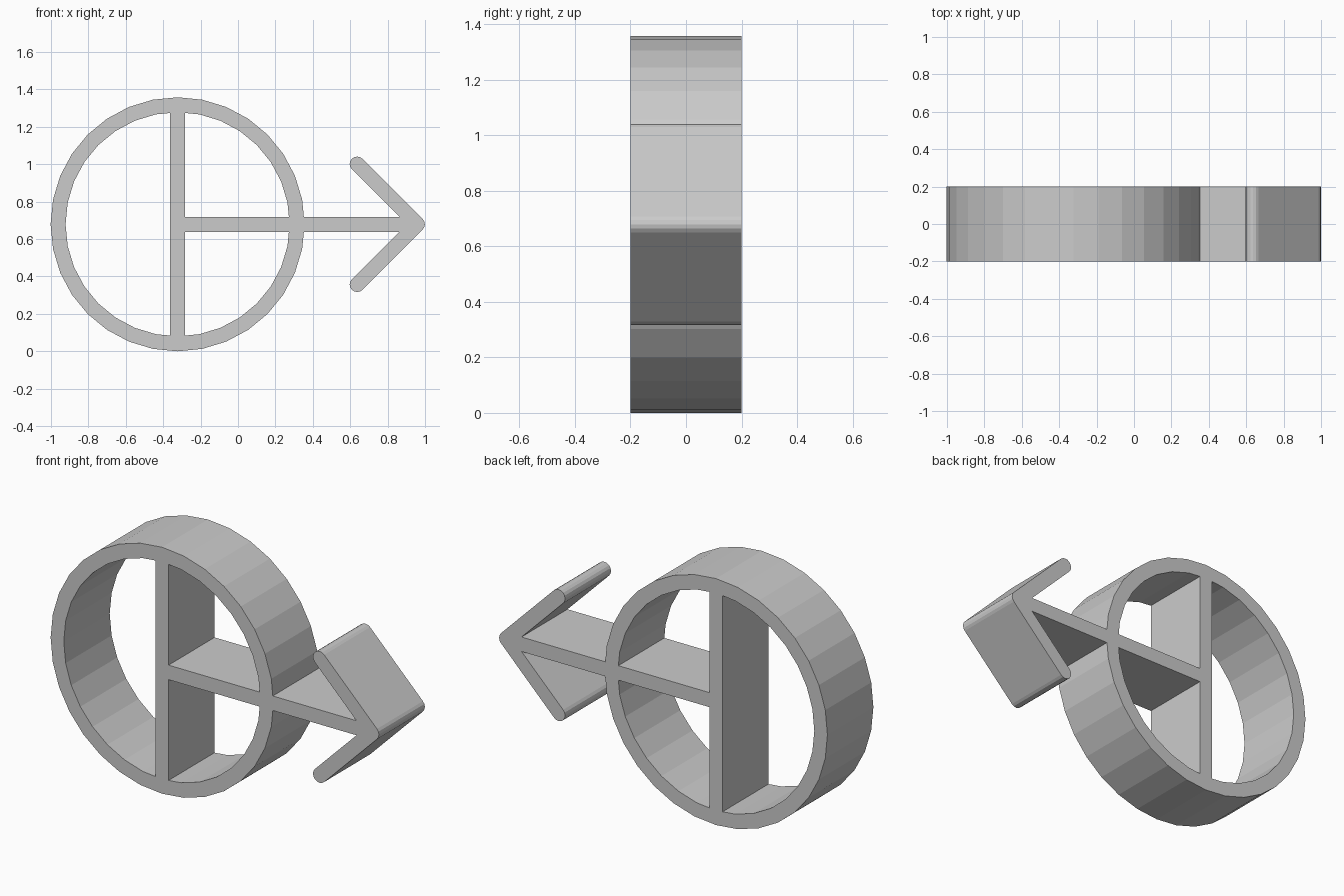
import bpy, bmesh, math
from mathutils import Vector

cube = bpy.data.objects.get("Cube")
if cube:
    bpy.data.objects.remove(cube, do_unlink=True)

grey = bpy.data.materials.new("light_grey")
grey.use_nodes = True
colour = (0.6, 0.6, 0.6, 1)
grey.diffuse_color = colour
grey.node_tree.nodes["Principled BSDF"].inputs["Base Color"].default_value = colour

DEPTH = 0.4
HALF = 0.04                     # half the stroke width
RADIUS = 0.639                  # middle of the ring
CENTRE = Vector((-0.323, 0.679))
TIP = Vector((0.959, 0.679))


def prism(name, outline):
    """Extrude an x-z outline through the full depth."""
    bm = bmesh.new()
    face = bm.faces.new([bm.verts.new((x, -DEPTH / 2, z)) for x, z in outline])
    back = bmesh.ops.extrude_face_region(bm, geom=[face])["geom"]
    bmesh.ops.translate(bm, vec=(0, DEPTH, 0),
                        verts=[v for v in back if isinstance(v, bmesh.types.BMVert)])
    bmesh.ops.recalc_face_normals(bm, faces=bm.faces)
    mesh = bpy.data.meshes.new(name)
    bm.to_mesh(mesh)
    bm.free()
    mesh.materials.append(grey)
    obj = bpy.data.objects.new(name, mesh)
    bpy.context.collection.objects.link(obj)
    return obj


def arc(centre, radius, start, sweep, steps):
    return [(centre.x + radius * math.cos(start + sweep * i / steps),
             centre.y + radius * math.sin(start + sweep * i / steps))
            for i in range(steps + 1)]


def stroke(name, a, b):
    """Bar with rounded ends between two x-z points."""
    d = b - a
    angle = math.atan2(d.y, d.x)
    return prism(name, arc(b, HALF, angle - math.pi / 2, math.pi, 8)
                 + arc(a, HALF, angle + math.pi / 2, math.pi, 8))


def combine(target, other, operation):
    mod = target.modifiers.new(operation.lower(), 'BOOLEAN')
    mod.operation = operation
    mod.solver = 'EXACT'
    mod.object = other
    bpy.context.view_layer.objects.active = target
    bpy.ops.object.modifier_apply(modifier=mod.name)
    bpy.data.objects.remove(other, do_unlink=True)


# Faceted ring
ring = prism("ring_with_arrow", arc(CENTRE, RADIUS + HALF, 0, math.tau, 32)[:-1])
hole = prism("ring_hole", arc(CENTRE, RADIUS - HALF, 0, math.tau, 32)[:-1])
hole.scale.y = 2
bpy.context.view_layer.update()
combine(ring, hole, 'DIFFERENCE')

# Upright divider, arrow shaft and the two arrowhead barbs
up = Vector((0, RADIUS))
parts = [stroke("divider", CENTRE - up, CENTRE + up),
         stroke("arrow_shaft", CENTRE, TIP)]
for side, label in ((1, "upper"), (-1, "lower")):
    parts.append(stroke(label + "_barb", TIP, TIP + Vector((-0.322, 0.322 * side))))
for part in parts:
    combine(ring, part, 'UNION')
